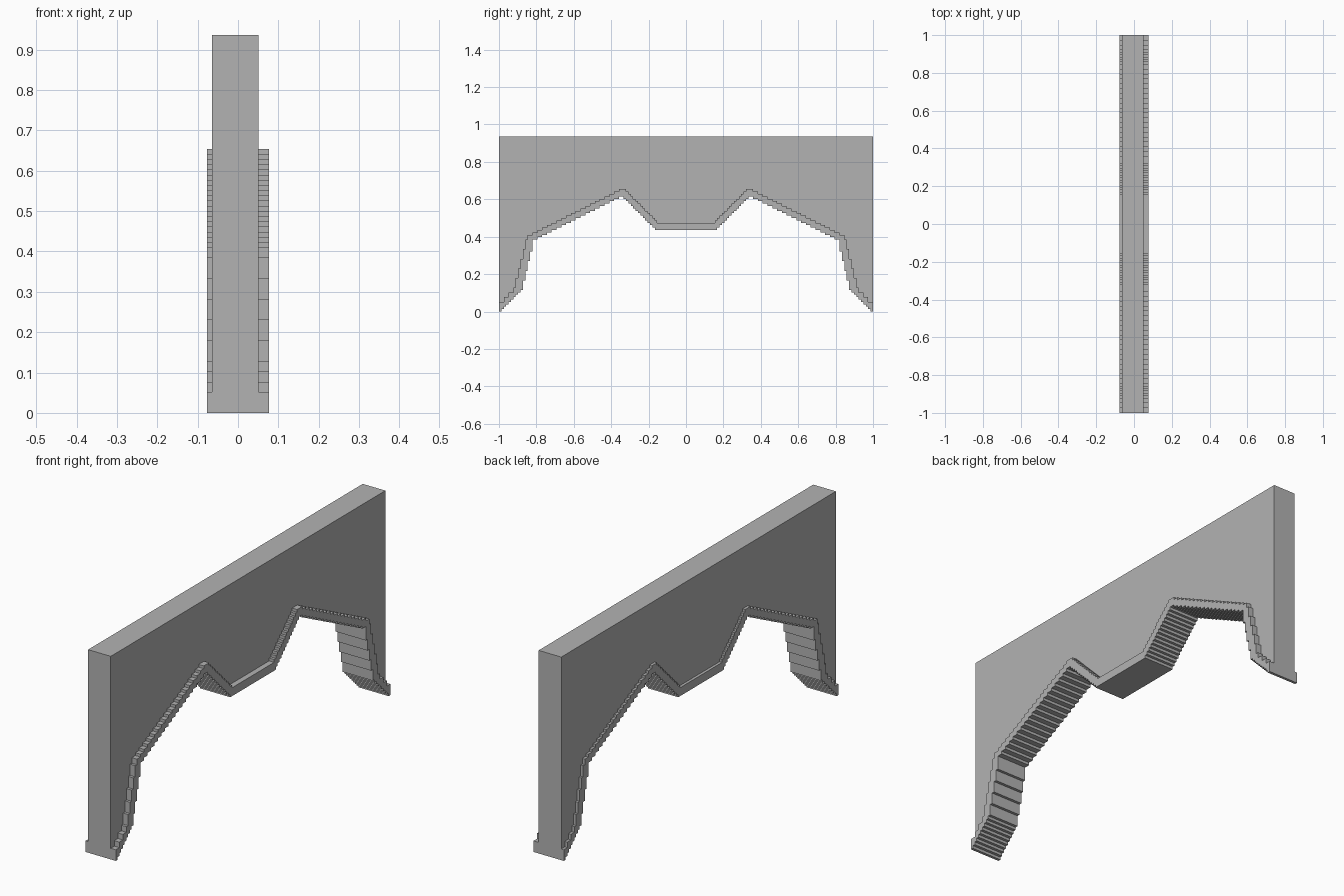
import bpy, bmesh

if "Cube" in bpy.data.objects:
    bpy.data.objects.remove(bpy.data.objects["Cube"], do_unlink=True)

U = 1 / 78  # one step unit; the arch spans 156 units
TOP = 73

stone = bpy.data.materials.new("grey stone")
stone.use_nodes = True
grey = (0.45, 0.45, 0.45, 1)
stone.diffuse_color = grey
stone.node_tree.nodes["Principled BSDF"].inputs["Base Color"].default_value = grey


def stairs(y, z, flights):
    """Stepped line from the end of the arch to its middle, then mirrored."""
    half = [(y, z)]
    for run, rise, count in flights:
        for _ in range(count):
            y -= run
            half.append((y, z))
            z += rise
            half.append((y, z))
    return half + [(-a, b) for a, b in reversed(half)]


def slab(name, profile, x0, x1):
    """Side profile extruded across x."""
    bm = bmesh.new()
    face = bm.faces.new([bm.verts.new((x0 * U, y * U, z * U)) for y, z in profile])
    result = bmesh.ops.extrude_face_region(bm, geom=[face], use_keep_orig=True)
    moved = [v for v in result["geom"] if isinstance(v, bmesh.types.BMVert)]
    bmesh.ops.translate(bm, verts=moved, vec=((x1 - x0) * U, 0, 0))
    bmesh.ops.recalc_face_normals(bm, faces=bm.faces)
    mesh = bpy.data.meshes.new(name)
    bm.to_mesh(mesh)
    bm.free()
    mesh.materials.append(stone)
    obj = bpy.data.objects.new(name, mesh)
    bpy.context.collection.objects.link(obj)


# Flights are (run, rise, count): foot, steep leg, long slope, peak, centre drop
underside = stairs(78, 0, [(1, 1, 9), (1, 4, 4), (1, 5, 1), (2, 1, 18),
                           (2, -1, 1), (1, -1, 13)])
ledge = stairs(78, 4, [(2, 2, 3), (1, 4, 5), (1, 2, 1), (2, 1, 19),
                       (3, -1, 1), (1, -1, 13)])

# Wall above the arch, and the wider stepped trim along its lower edge
slab("wall", ledge + [(-78, TOP), (78, TOP)], -5, 4)
slab("arch_trim", ledge + underside[::-1], -6, 6)
